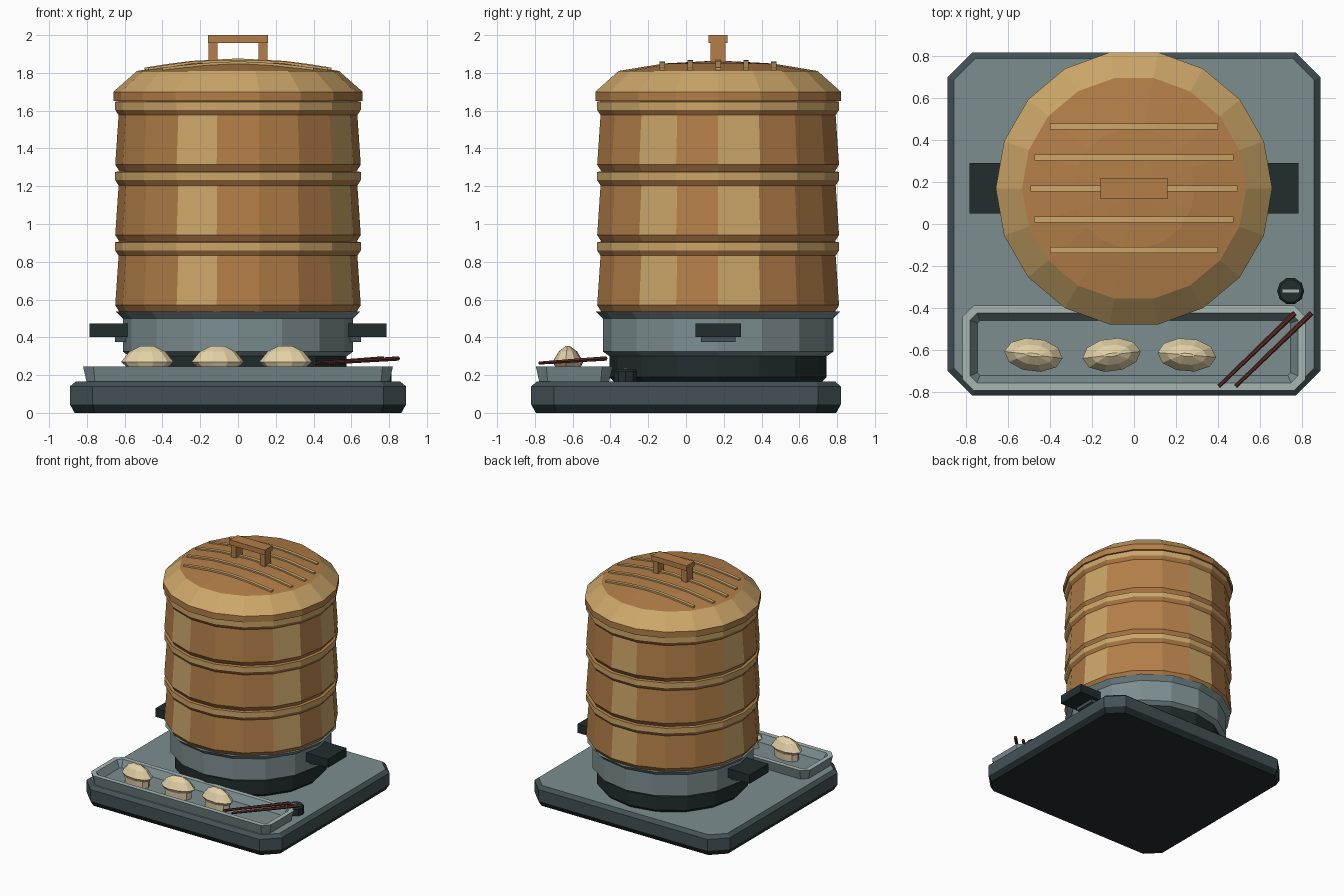
import bpy, bmesh, math
from mathutils import Vector

if "Cube" in bpy.data.objects:
    bpy.data.objects.remove(bpy.data.objects["Cube"])


def mat(name, r, g, b):
    m = bpy.data.materials.new(name)
    m.diffuse_color = (r, g, b, 1)
    m.use_nodes = True
    m.node_tree.nodes["Principled BSDF"].inputs["Base Color"].default_value = m.diffuse_color
    return m


BAMBOO = mat("bamboo_brown", 0.45, 0.21, 0.065)
TAN = mat("light_bamboo", 0.60, 0.38, 0.14)
SLATE = mat("slate_metal", 0.20, 0.27, 0.28)
PALE = mat("pale_metal", 0.38, 0.47, 0.45)
DARK = mat("dark_slate", 0.055, 0.083, 0.092)
COAL = mat("charcoal", 0.016, 0.026, 0.028)
CREAM = mat("dough_cream", 0.76, 0.63, 0.38)
RED = mat("dark_red_wood", 0.107, 0.024, 0.018)


def loft(name, loops, mats, rule=None):
    """Skin a list of equal-size loops, cap both ends.
    rule(band, side) gives the material slot; caps are band -1 and band 99."""
    bm = bmesh.new()
    rings = [[bm.verts.new(p) for p in lp] for lp in loops]
    n = len(rings[0])
    rule = rule or (lambda b, s: 0)
    for b in range(len(rings) - 1):
        for s in range(n):
            t = (s + 1) % n
            f = bm.faces.new((rings[b][s], rings[b][t], rings[b + 1][t], rings[b + 1][s]))
            f.material_index = rule(b, s)
    bm.faces.new(rings[0][::-1]).material_index = rule(-1, 0)
    bm.faces.new(rings[-1]).material_index = rule(99, 0)
    bmesh.ops.recalc_face_normals(bm, faces=bm.faces)
    me = bpy.data.meshes.new(name)
    bm.to_mesh(me)
    bm.free()
    for m in mats:
        me.materials.append(m)
    ob = bpy.data.objects.new(name, me)
    bpy.context.collection.objects.link(ob)
    return ob


def circle(r, z, n, cx=0.0, cy=0.17, ry=None, rot=0.0):
    ry = r if ry is None else ry
    pts = []
    for i in range(n):
        a = 2 * math.pi * i / n
        x, y = r * math.cos(a), ry * math.sin(a)
        pts.append((cx + x * math.cos(rot) - y * math.sin(rot),
                    cy + x * math.sin(rot) + y * math.cos(rot), z))
    return pts


def lathe(name, profile, n, mats, rule=None, cx=0.0, cy=0.17):
    return loft(name, [circle(r, z, n, cx, cy) for r, z in profile], mats, rule)


def chamfer_rect(hx, hy, c, inset, z, cy=0.0):
    hx, hy, c = hx - inset, hy - inset, max(c - 0.586 * inset, 0.005)
    q = [(hx, -hy + c), (hx, hy - c), (hx - c, hy), (-hx + c, hy),
         (-hx, hy - c), (-hx, -hy + c), (-hx + c, -hy), (hx - c, -hy)]
    return [(x, y + cy, z) for x, y in q]


def box(name, x0, x1, y0, y1, z0, z1, m):
    loop = [(x0, y0), (x1, y0), (x1, y1), (x0, y1)]
    return loft(name, [[(x, y, z) for x, y in loop] for z in (z0, z1)], [m])


# Base plate with chamfered corners
loft("base_plate", [chamfer_rect(0.89, 0.82, 0.12, i, z)
                    for i, z in ((0.025, 0), (0, 0.045), (0, 0.14), (0.03, 0.165))],
     [DARK, SLATE, COAL], lambda b, s: {-1: 2, 0: 2, 99: 1}.get(b, 0))

# Burner and metal pot with flared rim
lathe("burner", [(0.55, 0.165), (0.575, 0.19), (0.575, 0.31)], 16, [COAL])
lathe("pot", [(0.575, 0.30), (0.61, 0.325), (0.61, 0.50), (0.648, 0.537)], 16, [SLATE])

# Pot handles with brackets, both sides
for s, side in ((-1, "left"), (1, "right")):
    a, b = sorted((s * 0.57, s * 0.785))
    box("pot_handle_" + side, a, b, 0.05, 0.292, 0.402, 0.473, COAL)
    a, b = sorted((s * 0.57, s * 0.65))
    box("handle_bracket_" + side, a, b, 0.08, 0.262, 0.375, 0.402, DARK)

# Three stacked baskets: every fourth wall face is a light slat, tan band on top
for i in range(3):
    z = 0.535 + 0.372 * i
    lathe("basket_%d" % (i + 1),
          [(0.628, z), (0.65, z + 0.035), (0.632, z + 0.297), (0.65, z + 0.325),
           (0.65, z + 0.368), (0.63, z + 0.372)], 18, [BAMBOO, TAN],
          lambda b, s: 1 if b == 3 or (b == 1 and s % 4 == 0) else 0)

# Lid: skirt, sloping tan rim, shallow dome
DOME = [(0.535, 1.81), (0.29, 1.85), (0.01, 1.865)]
lathe("lid", [(0.66, 1.65), (0.66, 1.70)] + DOME, 18, [BAMBOO, TAN],
      lambda b, s: 1 if b == 1 else 0)


def dome_z(r):
    (r0, z0), (r1, z1), (r2, z2) = DOME
    if r > r1:
        return z1 + (z0 - z1) * (r - r1) / (r0 - r1)
    return z2 + (z1 - z2) * (r - r2) / (r1 - r2)


# Curved slats across the lid
for k, (dy, half) in enumerate(((-0.295, 0.40), (-0.148, 0.475), (0, 0.495),
                                (0.148, 0.475), (0.295, 0.40))):
    loops = []
    for j in range(9):
        x = half * (j / 4 - 1)
        z = dome_z(math.hypot(x, dy))
        y0, y1 = 0.17 + dy - 0.014, 0.17 + dy + 0.014
        loops.append([(x, y0, z - 0.02), (x, y1, z - 0.02),
                      (x, y1, z + 0.011), (x, y0, z + 0.011)])
    loft("lid_slat_%d" % (k + 1), loops, [TAN])

# Lid handle
for s, side in ((-1, "left"), (1, "right")):
    a, b = sorted((s * 0.108, s * 0.155))
    box("lid_handle_post_" + side, a, b, 0.13, 0.21, 1.84, 1.965, BAMBOO)
box("lid_handle_bar", -0.16, 0.16, 0.12, 0.22, 1.958, 2.0, BAMBOO)

# Serving tray with pale rim
loft("tray", [chamfer_rect(0.82, 0.203, 0.055, i, z, -0.592)
              for i, z in ((0.018, 0.165), (0, 0.245), (0.037, 0.245), (0.072, 0.19))],
     [SLATE, PALE], lambda b, s: 1 if b == 1 else 0)

# Faceted dumplings
for k, (x, rot) in enumerate(((-0.48, -0.12), (-0.107, 0.12), (0.252, -0.08))):
    rings = ((0.11, 0.065, 0.19), (0.112, 0.068, 0.245), (0.14, 0.08, 0.27),
             (0.095, 0.048, 0.325), (0.035, 0.008, 0.355))
    loft("dumpling_%d" % (k + 1),
         [circle(rx, z, 10, x, -0.625, ry, rot) for rx, ry, z in rings], [CREAM])

# Chopsticks resting across the tray
for k, dx in enumerate((0, 0.08)):
    p, q = Vector((0.405 + dx, -0.775, 0.264)), Vector((0.768 + dx, -0.425, 0.288))
    d = (q - p).normalized()
    u = d.cross(Vector((0, 0, 1))).normalized()
    v = u.cross(d)
    loft("chopstick_%d" % (k + 1),
         [[c + r * (u * math.cos(a * math.pi / 3) + v * math.sin(a * math.pi / 3))
           for a in range(6)] for c, r in ((p, 0.009), (q, 0.013))], [RED])

# Control knob with pointer
lathe("control_knob", [(0.065, 0.165), (0.065, 0.22), (0.055, 0.232)], 10, [COAL],
      cx=0.748, cy=-0.32)
box("knob_pointer", 0.708, 0.788, -0.328, -0.312, 0.228, 0.237, PALE)
